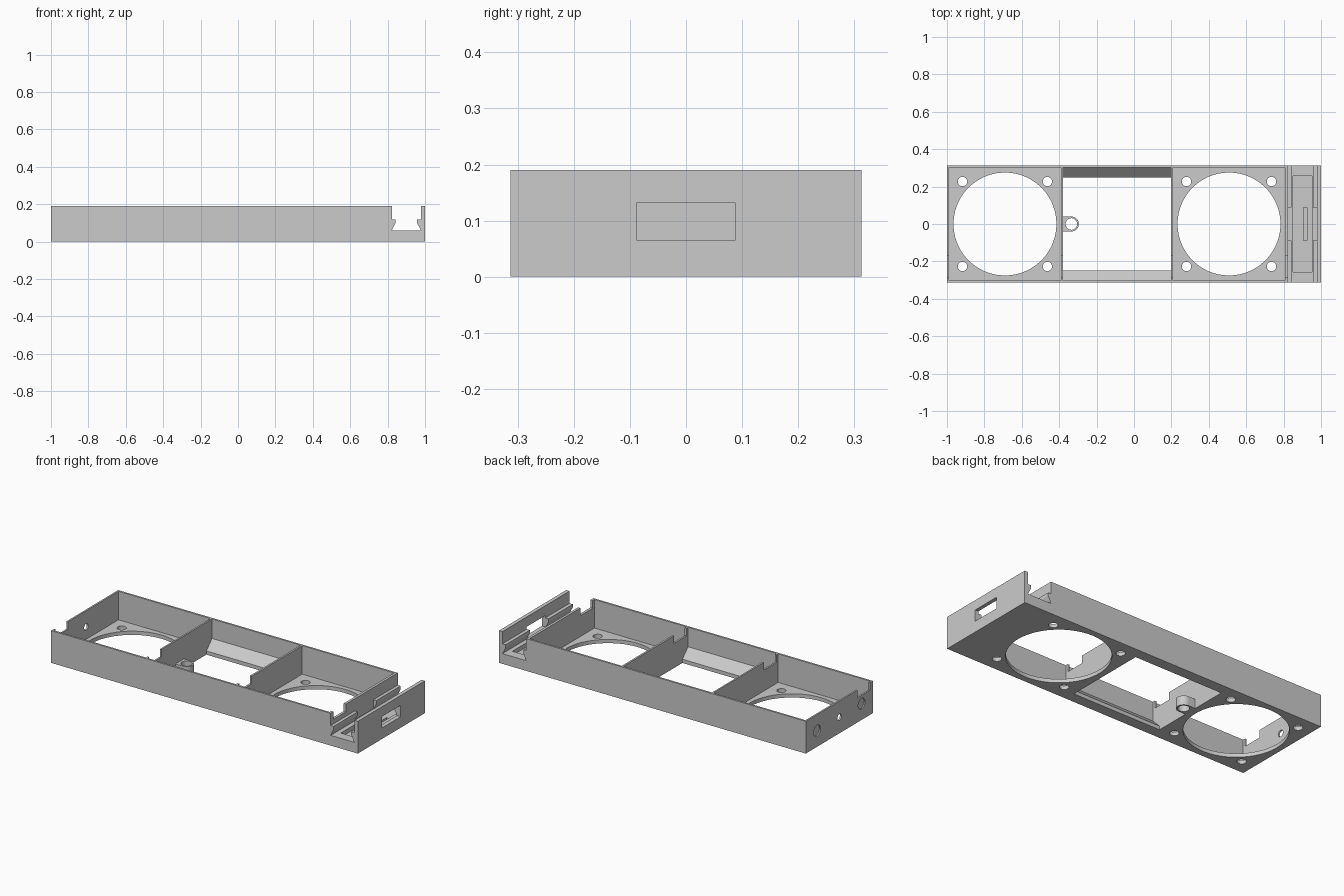
import bpy, bmesh
from mathutils import Matrix, Vector

cube = bpy.data.objects.get("Cube")
if cube:
    bpy.data.objects.remove(cube, do_unlink=True)

grey = bpy.data.materials.new("grey_plastic")
grey.use_nodes = True
colour = (0.6, 0.6, 0.6, 1)
grey.diffuse_color = colour
grey.node_tree.nodes["Principled BSDF"].inputs["Base Color"].default_value = colour


def make(name, bm):
    bmesh.ops.recalc_face_normals(bm, faces=bm.faces)
    mesh = bpy.data.meshes.new(name)
    bm.to_mesh(mesh)
    bm.free()
    mesh.materials.append(grey)
    obj = bpy.data.objects.new(name, mesh)
    bpy.context.scene.collection.objects.link(obj)
    return obj


def box(name, x, y, z):
    bm = bmesh.new()
    bmesh.ops.create_cube(bm, size=1)
    for v in bm.verts:
        v.co = [lo + (c + 0.5) * (hi - lo) for c, (lo, hi) in zip(v.co, (x, y, z))]
    return make(name, bm)


def cylinder(name, centre, radius, depth, axis="Z", sides=32):
    bm = bmesh.new()
    turn = Matrix.Rotation(1.570796, 4, "Y") if axis == "X" else Matrix()
    bmesh.ops.create_cone(bm, cap_ends=True, segments=sides, radius1=radius, radius2=radius,
                          depth=depth, matrix=Matrix.Translation(centre) @ turn)
    return make(name, bm)


def prism(name, points, start, end, axis):
    """Extrude a (horizontal, z) profile along x or y."""
    place = (lambda p: (start, p[0], p[1])) if axis == "X" else (lambda p: (p[0], start, p[1]))
    bm = bmesh.new()
    face = bm.faces.new([bm.verts.new(place(p)) for p in points])
    grown = bmesh.ops.extrude_face_region(bm, geom=[face])["geom"]
    step = end - start
    shift = Vector((step, 0, 0)) if axis == "X" else Vector((0, step, 0))
    bmesh.ops.translate(bm, vec=shift, verts=[g for g in grown if isinstance(g, bmesh.types.BMVert)])
    return make(name, bm)


def combine(target, tool, operation="DIFFERENCE"):
    tool.hide_render = True
    mod = target.modifiers.new(tool.name, "BOOLEAN")
    mod.operation, mod.solver, mod.object = operation, "EXACT", tool
    bpy.context.view_layer.objects.active = target
    bpy.ops.object.modifier_apply(modifier=mod.name)
    bpy.data.objects.remove(tool, do_unlink=True)


# Main block
W, H, FLOOR = 0.3125, 0.19, 0.022
INNER = 0.301
tray = box("fan_tray", (-1, 1), (-W, W), (0, H))

# Two fan bays with air openings and screw holes
for centre in (-0.69, 0.508):
    combine(tray, box("bay_cut", (centre - 0.3, centre + 0.3), (-INNER, INNER), (FLOOR, 0.3)))
    combine(tray, cylinder("fan_cut", (centre, 0, 0), 0.275, 0.2, sides=96))
    for sx in (-1, 1):
        for sy in (-1, 1):
            spot = (centre + sx * 0.227, sy * 0.227, 0)
            combine(tray, cylinder("screw_cut", spot, 0.025, 0.2))

# Middle bay, open below, with sloped ledges front and back
half = [(INNER, 0.3), (INNER, 0.075), (0.248, FLOOR), (0.248, -0.1)]
outline = half + [(-y, z) for y, z in reversed(half)]
combine(tray, prism("middle_cut", outline, -0.38, 0.197, "X"))

# Drilled boss on the divider
BOSS = -0.335
combine(tray, box("boss_arm", (-0.385, BOSS), (-0.04, 0.04), (0, 0.055)), "UNION")
combine(tray, cylinder("boss_end", (BOSS, 0, 0.0275), 0.04, 0.055), "UNION")
combine(tray, cylinder("boss_cut", (BOSS, 0, 0), 0.031, 0.3))

# Wire notch through the tops of all cross walls
combine(tray, box("notch_cut", (-1.1, 0.9), (-0.285, -0.17), (0.145, 0.3)))

# Lipped channel across the end
channel = [(0.823, 0.3), (0.823, 0.118), (0.842, 0.118), (0.842, 0.1), (0.823, 0.06),
           (0.978, 0.06), (0.957, 0.1), (0.957, 0.118), (0.978, 0.118), (0.978, 0.3)]
combine(tray, prism("channel_cut", channel, -0.4, 0.4, "Y"))

# Recess and slit in the channel floor, and the end window that also parts the lips
combine(tray, box("recess_cut", (0.85, 0.952), (-0.257, 0.257), (0.035, 0.08)))
combine(tray, box("slit_cut", (0.907, 0.925), (-0.087, 0.087), (0.02, 0.05)))
combine(tray, box("window_cut", (0.822, 1.1), (-0.087, 0.087), (0.065, 0.132)))

# Through hole and two shallow round sockets in the other end wall
combine(tray, cylinder("wire_cut", (-1, 0, 0.095), 0.019, 0.1, "X"))
for y in (-0.207, 0.207):
    combine(tray, cylinder("socket_cut", (-1, y, 0.095), 0.032, 0.014, "X"))
